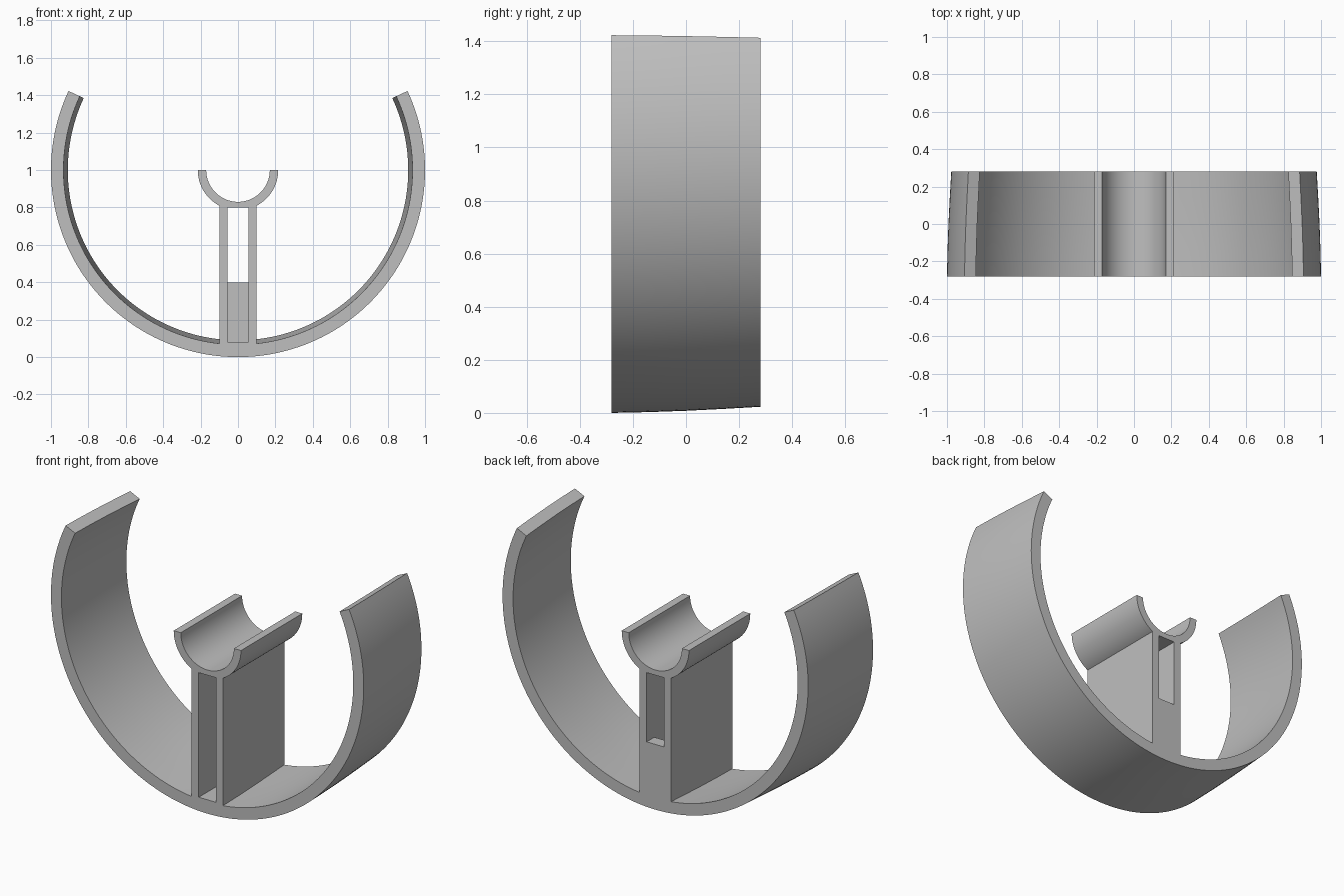
import bpy
import math

if "Cube" in bpy.data.objects:
    bpy.data.objects.remove(bpy.data.objects["Cube"], do_unlink=True)

grey = bpy.data.materials.new("light grey plastic")
grey.use_nodes = True
COLOUR = (0.52, 0.52, 0.52, 1)
grey.diffuse_color = COLOUR
grey.node_tree.nodes["Principled BSDF"].inputs["Base Color"].default_value = COLOUR

DEPTH = 0.28    # half depth along y
AXIS = 1.0      # height of the shared arc centre


def make(name, verts, faces):
    mesh = bpy.data.meshes.new(name)
    mesh.from_pydata(verts, [], faces)
    mesh.materials.append(grey)
    obj = bpy.data.objects.new(name, mesh)
    bpy.context.collection.objects.link(obj)
    return obj


def sweep_arc(name, section, start, end, steps):
    """Sweep a closed (radius, y) section around the axis, with capped ends."""
    n = len(section)
    verts, faces = [], []
    for i in range(steps + 1):
        a = math.radians(start + (end - start) * i / steps)
        verts += [(r * math.cos(a), y, AXIS + r * math.sin(a)) for r, y in section]
    for i in range(steps):
        for j in range(n):
            k = (j + 1) % n
            faces.append((i * n + j, i * n + k, (i + 1) * n + k, (i + 1) * n + j))
    faces.append(tuple(reversed(range(n))))
    faces.append(tuple(steps * n + j for j in range(n)))
    return make(name, verts, faces)


def box(name, x, y0, y1, z0, z1):
    verts = [(sx, sy, sz) for sx in (-x, x) for sy in (y0, y1) for sz in (z0, z1)]
    faces = [(0, 1, 3, 2), (4, 6, 7, 5), (0, 4, 5, 1),
             (2, 3, 7, 6), (0, 2, 6, 4), (1, 5, 7, 3)]
    return make(name, verts, faces)


def combine(target, tool, operation):
    """Apply a boolean and discard the tool."""
    tool.hide_render = True
    mod = target.modifiers.new(operation, 'BOOLEAN')
    mod.operation, mod.object, mod.solver = operation, tool, 'EXACT'
    bpy.context.view_layer.objects.active = target
    bpy.ops.object.modifier_apply(modifier=mod.name)
    bpy.data.objects.remove(tool, do_unlink=True)


# Open hoop, bulging gently and narrowing to the back
outer = [(1.0, -DEPTH), (0.997, -DEPTH / 2), (0.992, 0), (0.985, DEPTH / 2), (0.977, DEPTH)]
inner = [(r - 0.067, y) for r, y in reversed(outer)]
holder = sweep_arc("cradle_stand", outer + inner, -205, 25, 120)

# Half-round saddle on a central post
saddle = [(0.215, -DEPTH), (0.215, DEPTH), (0.17, DEPTH), (0.17, -DEPTH)]
combine(holder, box("post", 0.1, -DEPTH, DEPTH, 0.05, 0.82), 'UNION')
combine(holder, sweep_arc("saddle", saddle, -180, 0, 48), 'UNION')

# Tall front slot and the shorter window through the back wall
combine(holder, box("front_slot", 0.055, -0.5, 0.21, 0.08, 0.8), 'DIFFERENCE')
combine(holder, box("back_window", 0.055, 0.1, 0.5, 0.4, 0.8), 'DIFFERENCE')

bpy.ops.object.select_all(action='DESELECT')
holder.select_set(True)
bpy.context.view_layer.objects.active = holder
bpy.ops.object.shade_smooth_by_angle(angle=math.radians(25))
